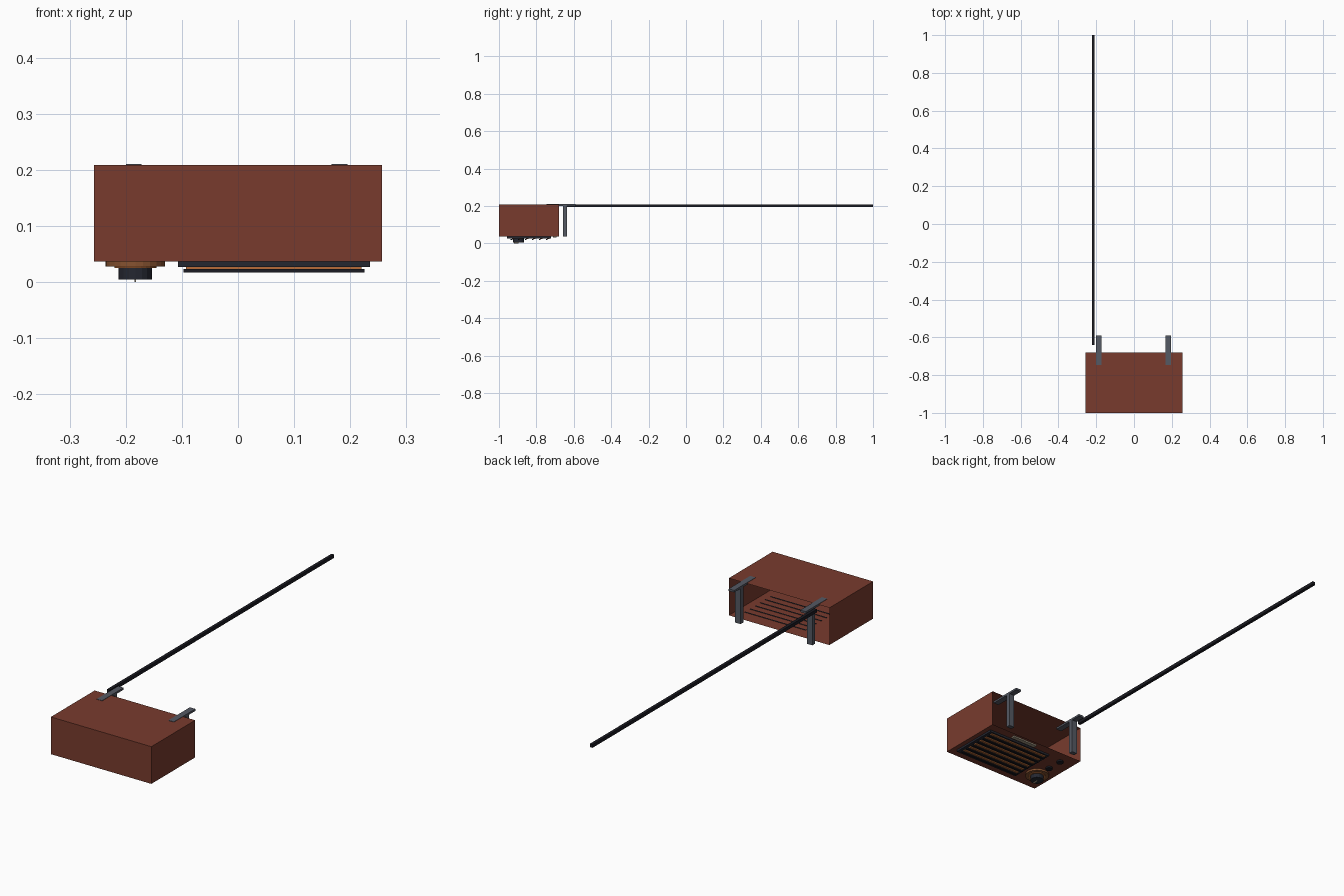
import bpy, bmesh, math
from mathutils import Matrix

if "Cube" in bpy.data.objects:
    bpy.data.objects.remove(bpy.data.objects["Cube"])


def mat(name, rgb):
    m = bpy.data.materials.new(name)
    m.diffuse_color = (*rgb, 1)
    m.use_nodes = True
    m.node_tree.nodes["Principled BSDF"].inputs["Base Color"].default_value = m.diffuse_color
    return m


BROWN = mat("red_brown_case", (0.19, 0.044, 0.027))
DARK = mat("dark_slate", (0.018, 0.02, 0.03))
BLACK = mat("near_black", (0.011, 0.011, 0.016))
ORANGE = mat("copper_orange", (0.48, 0.15, 0.04))
TAN = mat("dull_copper", (0.24, 0.085, 0.03))
GREY = mat("steel_grey", (0.09, 0.1, 0.125))
SILVER = mat("pale_trim", (0.35, 0.3, 0.22))


def finish(name, bm, material):
    me = bpy.data.meshes.new(name)
    bm.to_mesh(me)
    bm.free()
    me.materials.append(material)
    ob = bpy.data.objects.new(name, me)
    bpy.context.collection.objects.link(ob)
    return ob


def box(name, x, y, z, material, open_back=False):
    bm = bmesh.new()
    size = (x[1] - x[0], y[1] - y[0], z[1] - z[0])
    mid = (sum(x) / 2, sum(y) / 2, sum(z) / 2)
    bmesh.ops.create_cube(bm, size=1, matrix=Matrix.Translation(mid) @ Matrix.Diagonal((*size, 1)))
    if open_back:
        back = [f for f in bm.faces if f.normal.y > 0.9]
        bmesh.ops.delete(bm, geom=back, context='FACES_ONLY')
    return finish(name, bm, material)


def disc(name, cx, cy, z, r, sides, material):
    bm = bmesh.new()
    bmesh.ops.create_cone(bm, cap_ends=True, segments=sides, radius1=r, radius2=r, depth=z[1] - z[0],
                          matrix=Matrix.Translation((cx, cy, sum(z) / 2)))
    return finish(name, bm, material)


# Case: thin shell, open at the back
box("case", (-0.257, 0.257), (-1.0, -0.68), (0.037, 0.209), BROWN, open_back=True)

# Handle brackets: post with a short bar on top
for side, x0 in (("left", -0.2), ("right", 0.167)):
    x = (x0, x0 + 0.028)
    box(side + "_handle_post", x, (-0.657, -0.637), (0.037, 0.202), GREY)
    box(side + "_handle_bar", x, (-0.747, -0.59), (0.201, 0.2105), GREY)

# Long rod aerial
box("aerial", (-0.222, -0.208), (-0.64, 1.0), (0.194, 0.209), BLACK)

# Speaker grille on the underside
box("grille_plate", (-0.107, 0.235), (-0.957, -0.722), (0.027, 0.0365), DARK)
for i in range(6):
    y = -0.934 + i * 0.0375
    box(f"grille_strip_{i}", (-0.093, 0.22), (y + 0.004, y + 0.017), (0.022, 0.028), ORANGE)
    box(f"grille_slat_{i}", (-0.097, 0.225), (y - 0.003, y + 0.007), (0.017, 0.023), BLACK)
    box(f"grille_rib_{i}", (-0.093, 0.22), (y, y + 0.004), (0.036, 0.039), DARK)

# Tuning dial and knob
KX, KY = -0.183, -0.895
disc("dial_plate", KX, KY, (0.028, 0.0368), 0.053, 24, TAN)
disc("dial_ring", KX, KY, (0.025, 0.0285), 0.0375, 24, ORANGE)
disc("knob", KX, KY, (0.005, 0.0255), 0.03, 16, DARK)
box("knob_pointer", (KX - 0.0015, KX + 0.0015), (KY - 0.024, KY), (0.0, 0.006), SILVER)

# Small buttons and trim plate
for i, y in enumerate((-0.815, -0.74)):
    disc(f"button_{i}", -0.187, y, (0.029, 0.0368), 0.016, 12, BLACK)
box("trim_plate", (-0.01, 0.12), (-0.712, -0.693), (0.03, 0.0368), SILVER)
